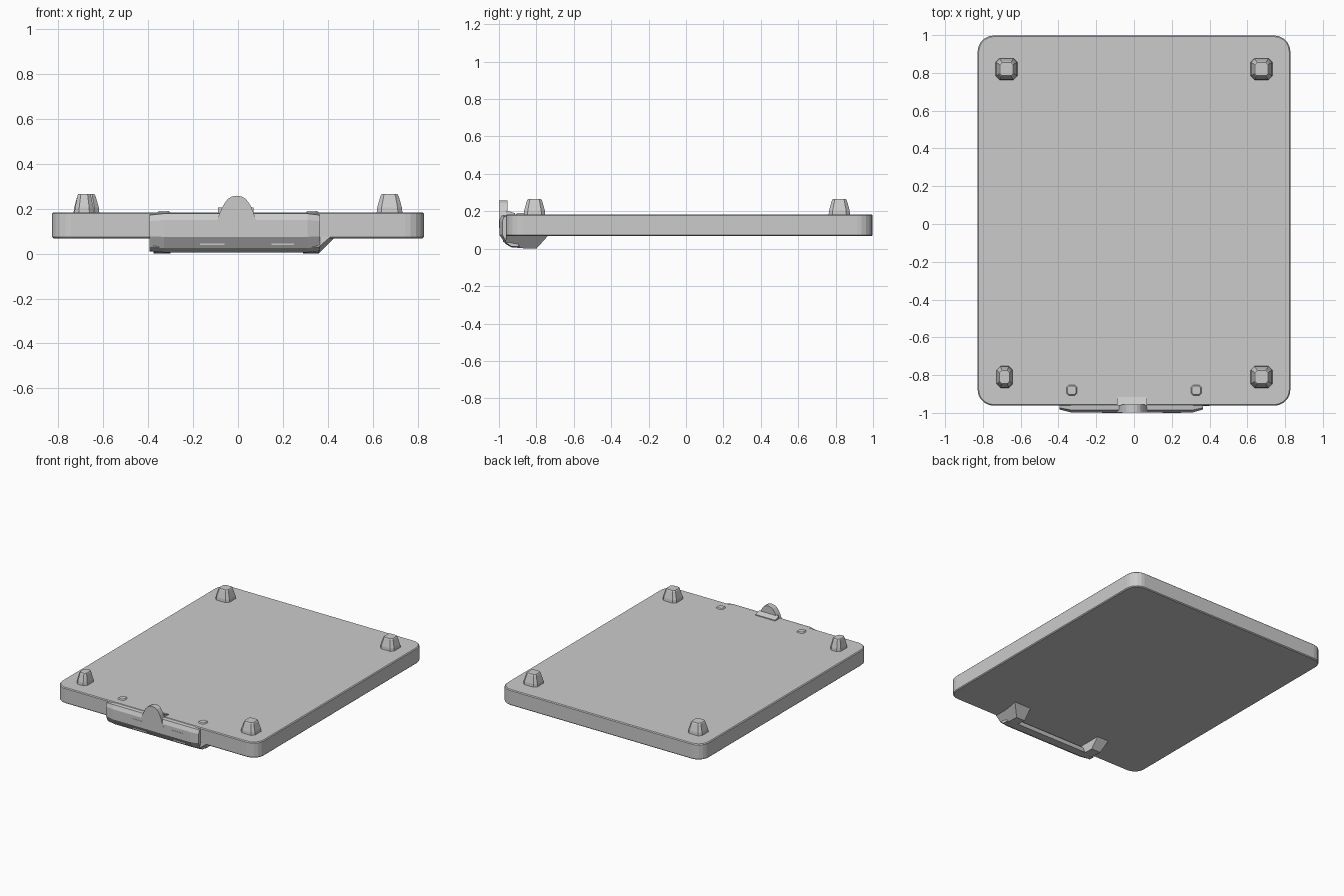
import bpy, bmesh, math

if "Cube" in bpy.data.objects:
    bpy.data.objects.remove(bpy.data.objects["Cube"])


def make(name, rings, smooth=False):
    """Skin a list of equal-length point rings and cap both ends."""
    bm = bmesh.new()
    vs = [[bm.verts.new(p) for p in ring] for ring in rings]
    n = len(rings[0])
    for a, b in zip(vs, vs[1:]):
        for i in range(n):
            j = (i + 1) % n
            bm.faces.new((a[i], a[j], b[j], b[i]))
    bm.faces.new(vs[0])
    bm.faces.new(vs[-1])
    bmesh.ops.recalc_face_normals(bm, faces=bm.faces)
    me = bpy.data.meshes.new(name)
    bm.to_mesh(me)
    bm.free()
    ob = bpy.data.objects.new(name, me)
    bpy.context.collection.objects.link(ob)
    return ob


def rounded(cx, cy, hx, hy, r, z, seg):
    """Horizontal rounded rectangle outline."""
    pts = []
    for k, (sx, sy) in enumerate(((1, 1), (-1, 1), (-1, -1), (1, -1))):
        for i in range(seg + 1):
            a = math.pi / 2 * (k + i / seg)
            pts.append((cx + sx * (hx - r) + r * math.cos(a),
                        cy + sy * (hy - r) + r * math.sin(a), z))
    return pts


# Flat board with rounded corners and a tiny softened rim
board_levels = ((0.068, 0.006), (0.074, 0), (0.178, 0), (0.184, 0.006))
make("board", [rounded(0, 0.018, 0.828 - d, 0.98 - d, 0.085 - d, z, 5)
               for z, d in board_levels])

# Four tapered chamfered feet on the upper face
for x, y, w in ((0.675, 0.82, 1), (-0.675, 0.82, 1),
                (0.675, -0.81, 1), (-0.685, -0.81, 0.75)):
    make("foot", [rounded(x, y, h * w, h, h * 0.35, z, 1)
                  for z, h in ((0.175, 0.058), (0.205, 0.055), (0.258, 0.04), (0.265, 0.035))])

# Clip front bar, profile in y-z lofted along x with drawn-in ends
bar = ((-0.95, 0.182), (-0.985, 0.178), (-0.998, 0.15), (-0.998, 0.075),
       (-0.965, 0.025), (-0.93, 0.006), (-0.87, 0.004), (-0.89, 0.05), (-0.94, 0.09))
mid = (-0.945, 0.09)


def bar_ring(x, s):
    return [(x, mid[0] + (y - mid[0]) * s, mid[1] + (z - mid[1]) * (1 - (1 - s) * 0.25))
            for y, z in bar]


make("clip_bar", [bar_ring(-0.395, 0.7), bar_ring(-0.33, 1),
                  bar_ring(0.31, 1), bar_ring(0.365, 0.7)])

# Clip end arms reaching back under the board
arm = ((-0.96, 0.09), (-0.965, 0.03), (-0.89, 0.003), (-0.80, 0.0), (-0.735, 0.072), (-0.80, 0.09))
for x0, x1, x2 in ((-0.395, -0.375, -0.30), (0.43, 0.36, 0.29)):
    make("clip_arm", [[(x0 if z > 0.05 else x1, y, z) for y, z in arm],
                      [(x2, y, z) for y, z in arm]])

# Rounded thumb tab in the middle of the clip
tab = [(-0.10, 0.12), (0.09, 0.12), (0.07, 0.18), (0.058, 0.21)]
tab += [(-0.005 + 0.055 * math.cos(a), 0.212 + 0.046 * math.sin(a))
        for a in (math.pi * i / 8 for i in range(1, 8))]
tab += [(-0.068, 0.21), (-0.088, 0.165)]
make("thumb_tab", [[(x, -0.999, z) for x, z in tab],
                   [(x * 0.95, -0.955, z) for x, z in tab]])

# Low web behind the tab
web = ((-0.96, 0.175), (-0.915, 0.175), (-0.915, 0.19), (-0.96, 0.205))
make("tab_web", [[(x, y, z) for y, z in web] for x in (-0.09, 0.07)])

# Hooks poking slightly through the board, and ridges on the clip face
for x in (-0.33, 0.33):
    make("clip_hook", [rounded(x, -0.88, h, h, h * 0.4, z, 1)
                       for z, h in ((0.175, 0.035), (0.191, 0.022))])
for x, half in ((-0.115, 0.055), (0.2, 0.05)):
    for z, y in ((0.042, -0.978), (0.118, -1.0)):
        make("clip_ridge", [[(x + i * half, y + a, z + b)
                             for a, b in ((0, 0.007), (0, -0.007), (0.02, -0.007), (0.02, 0.007))]
                            for i in (-1, 1)])
